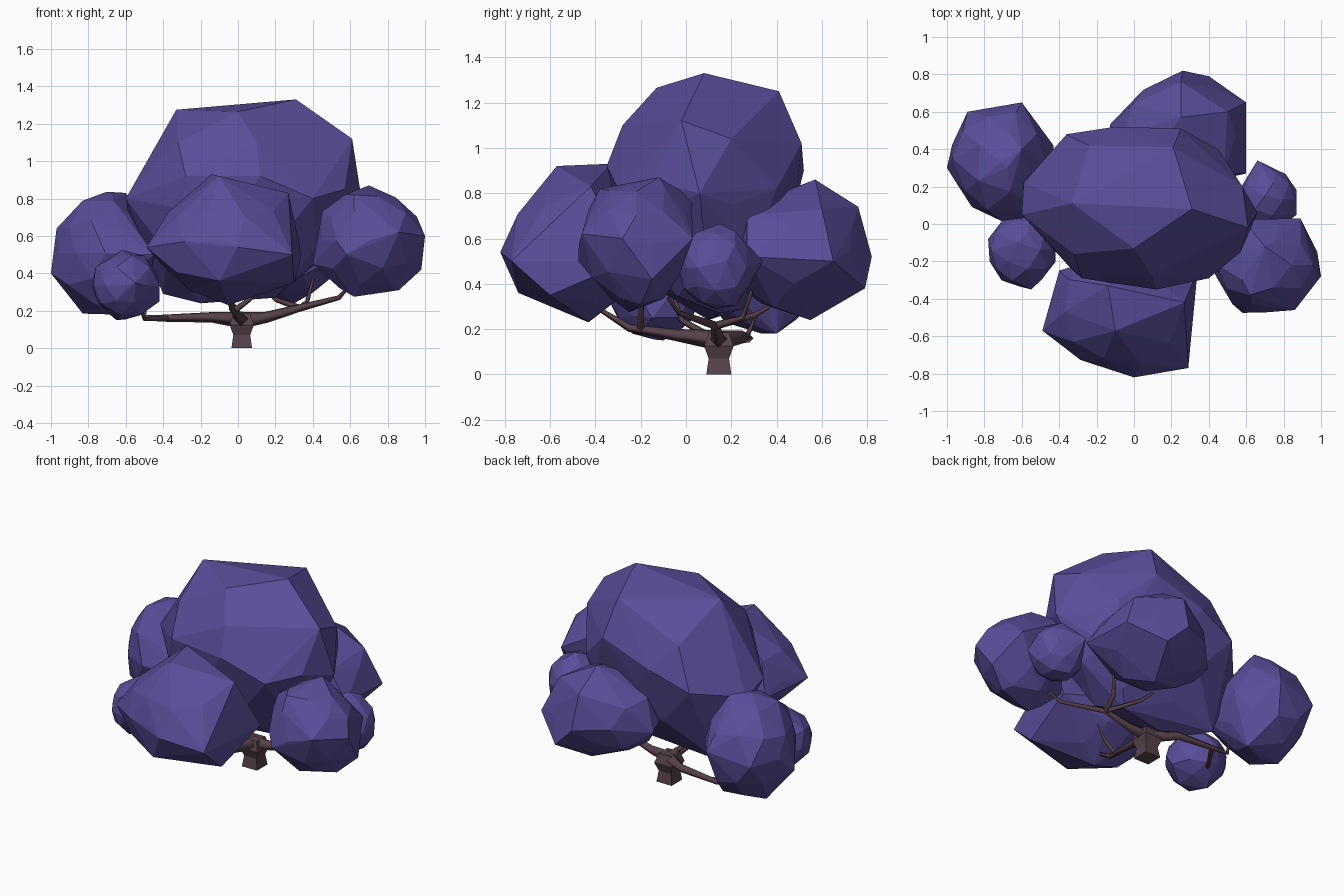
import bpy, bmesh, math, random
from mathutils import Vector

random.seed(7)


def material(name, rgb):
    m = bpy.data.materials.new(name)
    m.diffuse_color = (*rgb, 1)
    return m


LEAF = material("leaf", (0.10, 0.075, 0.32))
BARK = material("bark", (0.095, 0.055, 0.07))


def finish(bm, name, mat):
    bmesh.ops.recalc_face_normals(bm, faces=bm.faces[:])
    me = bpy.data.meshes.new(name)
    bm.to_mesh(me)
    bm.free()
    me.materials.append(mat)
    ob = bpy.data.objects.new(name, me)
    bpy.context.collection.objects.link(ob)


def clump(name, centre, size, corners=()):
    """Faceted foliage: hull of a jittered ellipsoid plus marked corners."""
    bm = bmesh.new()
    bmesh.ops.create_icosphere(bm, subdivisions=2, radius=1)
    for v in bm.verts:
        d = v.co * random.uniform(0.92, 1.03)
        v.co = Vector(c + s * k for c, s, k in zip(centre, size, d))
    bmesh.ops.delete(bm, geom=bm.faces[:] + bm.edges[:], context='EDGES_FACES')
    for c in corners:
        bm.verts.new(c)
    bmesh.ops.convex_hull(bm, input=bm.verts[:])
    bmesh.ops.delete(bm, geom=[v for v in bm.verts if not v.link_faces], context='VERTS')
    bmesh.ops.dissolve_limit(bm, angle_limit=math.radians(4), verts=bm.verts[:], edges=bm.edges[:])
    finish(bm, name, LEAF)


def branch(name, pts):
    """Four-sided tapering limb through (x, y, z, radius) points."""
    cu = bpy.data.curves.new(name, 'CURVE')
    cu.dimensions = '3D'
    cu.bevel_depth = 1
    cu.bevel_resolution = 0
    cu.use_fill_caps = True
    sp = cu.splines.new('POLY')
    sp.points.add(len(pts) - 1)
    for p, (x, y, z, r) in zip(sp.points, pts):
        p.co = (x, y, z, 1)
        p.radius = r
    cu.materials.append(BARK)
    ob = bpy.data.objects.new(name, cu)
    bpy.context.collection.objects.link(ob)


# Foliage
clump("crown_foliage", (0.02, 0.09, 0.75), (0.59, 0.41, 0.47), [
    (0.31, 0.08, 1.33), (-0.33, 0.11, 1.275), (0.0, -0.13, 1.265), (0.21, 0.41, 1.25),
    (-0.24, 0.42, 1.06), (0.1, -0.28, 1.1), (-0.32, -0.16, 1.1), (0.61, -0.02, 1.12),
    (0.66, 0.06, 0.8), (0.58, 0.2, 1.04), (0.45, 0.4, 0.82), (0.25, 0.51, 1.02),
    (-0.1, 0.52, 0.9), (-0.36, 0.48, 0.8), (-0.6, 0.05, 0.8), (-0.59, 0.22, 0.74),
    (0.12, -0.35, 0.92), (0.4, -0.29, 0.8), (0.57, -0.15, 0.85), (-0.28, -0.29, 0.92),
    (-0.4, 0.25, 0.29), (-0.2, 0.1, 0.24), (0.2, 0.15, 0.27)])
clump("front_foliage", (-0.07, -0.47, 0.57), (0.37, 0.32, 0.31), [
    (-0.14, -0.33, 0.93), (-0.1, -0.57, 0.92), (0.27, -0.42, 0.83), (0.34, -0.25, 0.5),
    (0.0, -0.82, 0.54), (0.29, -0.77, 0.5), (-0.49, -0.57, 0.54), (-0.05, -0.43, 0.23),
    (-0.4, -0.25, 0.5), (-0.1, -0.74, 0.36), (0.3, -0.6, 0.35)])
clump("back_foliage", (0.25, 0.48, 0.54), (0.35, 0.30, 0.28), [
    (0.26, 0.82, 0.52), (0.6, 0.65, 0.5), (0.4, 0.79, 0.38), (0.25, 0.76, 0.74),
    (0.25, 0.57, 0.86), (-0.13, 0.53, 0.5), (0.6, 0.27, 0.52), (0.3, 0.55, 0.24),
    (0.5, 0.6, 0.73), (0.48, 0.27, 0.7)])
clump("right_foliage", (0.70, -0.22, 0.575), (0.29, 0.25, 0.29), [
    (0.58, 0.025, 0.78), (0.89, 0.03, 0.6), (1.0, -0.28, 0.6), (0.86, -0.46, 0.62),
    (0.58, -0.475, 0.5), (0.70, -0.12, 0.87), (0.62, -0.38, 0.82), (0.40, -0.2, 0.45),
    (0.86, -0.2, 0.31), (0.62, -0.25, 0.275), (0.98, -0.15, 0.42)])
clump("small_right_foliage", (0.715, 0.13, 0.47), (0.165, 0.17, 0.19), [
    (0.66, 0.34, 0.5), (0.87, 0.18, 0.5), (0.87, 0.05, 0.47), (0.7, 0.15, 0.665)])
clump("left_foliage", (-0.71, 0.33, 0.51), (0.28, 0.31, 0.32), [
    (-0.89, 0.6, 0.5), (-0.6, 0.65, 0.55), (-0.43, 0.42, 0.5), (-0.45, 0.05, 0.5),
    (-0.7, 0.02, 0.5), (-1.0, 0.3, 0.4), (-0.97, 0.35, 0.64), (-0.68, 0.3, 0.835),
    (-0.6, 0.4, 0.83), (-0.83, 0.35, 0.185), (-0.55, 0.4, 0.18)])
clump("small_left_foliage", (-0.60, -0.14, 0.335), (0.185, 0.2, 0.185), [
    (-0.78, -0.08, 0.33), (-0.55, -0.35, 0.35), (-0.62, -0.1, 0.525), (-0.65, -0.1, 0.15),
    (-0.42, -0.15, 0.25)])

# Trunk: stacked square rings
bm = bmesh.new()
rings = []
for z, w in ((0, 0.055), (0.07, 0.045), (0.125, 0.065), (0.185, 0.045)):
    rings.append([bm.verts.new((0.02 + sx * w, 0.145 + sy * w, z))
                  for sx, sy in ((-1, -1), (1, -1), (1, 1), (-1, 1))])
for a, b in zip(rings, rings[1:]):
    for i in range(4):
        j = (i + 1) % 4
        bm.faces.new((a[i], a[j], b[j], b[i]))
bm.faces.new(rings[0])
bm.faces.new(rings[-1])
finish(bm, "trunk", BARK)

# Limbs and twigs
branch("left_limb", [(0.02, 0.145, 0.15, 0.045), (-0.14, 0.25, 0.165, 0.028),
                     (-0.42, 0.28, 0.16, 0.018), (-0.5, 0.27, 0.17, 0.012), (-0.49, 0.3, 0.24, 0.008)])
branch("left_twig", [(-0.38, 0.27, 0.16, 0.016), (-0.5, 0.09, 0.155, 0.012), (-0.52, 0.05, 0.21, 0.008)])
branch("right_limb", [(0.02, 0.145, 0.15, 0.045), (0.15, 0.14, 0.165, 0.03), (0.33, 0.13, 0.215, 0.02),
                      (0.54, -0.03, 0.27, 0.013), (0.6, -0.08, 0.34, 0.008)])
branch("right_twig", [(0.33, 0.13, 0.215, 0.018), (0.37, 0.25, 0.25, 0.013), (0.4, 0.29, 0.37, 0.008)])
branch("back_twig", [(0.33, 0.13, 0.215, 0.018), (0.2, 0.3, 0.26, 0.013), (0.16, 0.37, 0.3, 0.008)])
branch("front_limb", [(0.02, 0.145, 0.15, 0.045), (0.0, -0.05, 0.175, 0.026), (-0.03, -0.25, 0.205, 0.017),
                      (-0.05, -0.37, 0.28, 0.01)])
branch("front_twig", [(-0.02, -0.2, 0.2, 0.017), (0.06, -0.2, 0.26, 0.013), (0.12, -0.19, 0.34, 0.008)])
branch("inner_twig", [(0.0, 0.08, 0.18, 0.018), (-0.03, -0.02, 0.24, 0.013), (-0.04, -0.05, 0.33, 0.008)])
